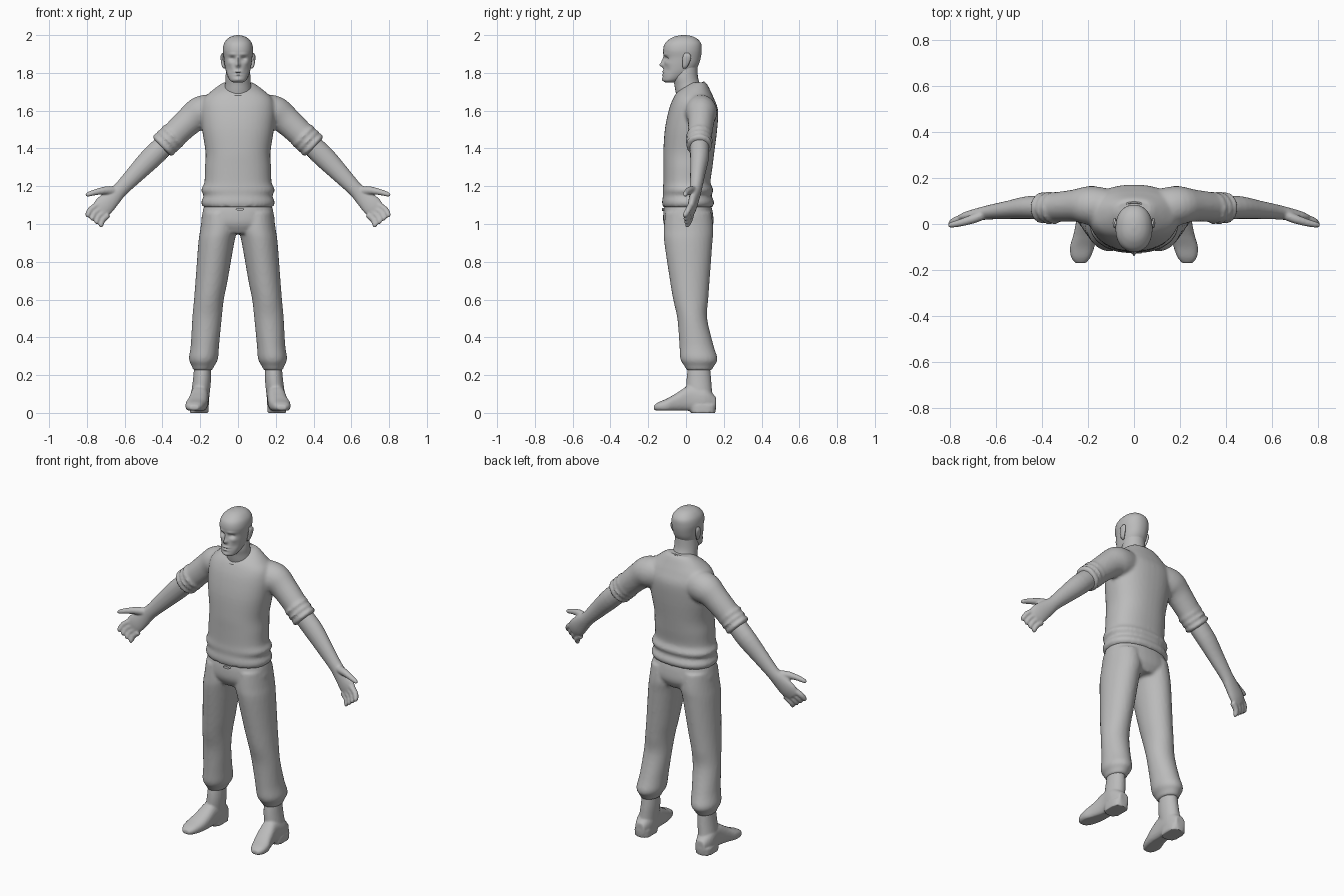
import bpy, bmesh, math
from mathutils import Vector

X, Y, Z = Vector((1, 0, 0)), Vector((0, 1, 0)), Vector((0, 0, 1))

cube = bpy.data.objects.get("Cube")
if cube:
    bpy.data.objects.remove(cube)

grey = bpy.data.materials.new("plain_grey")
grey.use_nodes = True
grey.diffuse_color = (0.5, 0.5, 0.5, 1)
grey.node_tree.nodes["Principled BSDF"].inputs["Base Color"].default_value = grey.diffuse_color


def blend(rows, steps):
    """Catmull-Rom interpolation of the section rows."""
    out = []
    for i in range(len(rows) - 1):
        quad = [rows[max(i - 1, 0)], rows[i], rows[i + 1], rows[min(i + 2, len(rows) - 1)]]
        for s in range(steps):
            t = s / steps
            out.append([b + t / 2 * (c - a + t * (2 * a - 5 * b + 4 * c - d + t * (3 * (b - c) + d - a)))
                        for a, b, c, d in zip(*quad)])
    return out + [list(rows[-1])]


def tube(bm, rows, side=1, axis=None, ref=Y, n=28, steps=4, power=2.0):
    """Closed loft through rows of (x, y, z, half width, half depth)."""
    rows = blend(rows, steps)
    points = [Vector((r[0] * side, r[1], r[2])) for r in rows]
    rings = []
    for i, (p, r) in enumerate(zip(points, rows)):
        t = axis or (points[min(i + 1, len(points) - 1)] - points[max(i - 1, 0)]).normalized()
        v = (ref - t * ref.dot(t)).normalized()
        u = v.cross(t)
        ring = []
        for k in range(n):
            c, s = math.cos(math.tau * k / n), math.sin(math.tau * k / n)
            c, s = (math.copysign(abs(w) ** (2 / power), w) for w in (c, s))
            ring.append(bm.verts.new(p + u * c * r[3] + v * s * r[4]))
        rings.append(ring)
    for a, b in zip(rings, rings[1:]):
        for k in range(n):
            bm.faces.new((a[k], a[k - 1], b[k - 1], b[k]))
    bm.faces.new(rings[0])
    bm.faces.new(rings[-1])


def spans(rows):
    """Turn (z, x min, x max, y min, y max) into section rows."""
    return [((a + b) / 2, (c + d) / 2, z, (b - a) / 2, (d - c) / 2) for z, a, b, c, d in rows]


def centred(rows):
    return spans([(z, -w, w, c, d) for z, w, c, d in rows])


def finish(bm, name, voxel=0, smooth=2):
    """Make the object; a voxel size fuses its pieces into one skin."""
    bmesh.ops.recalc_face_normals(bm, faces=bm.faces[:])
    mesh = bpy.data.meshes.new(name)
    bm.to_mesh(mesh)
    bm.free()
    obj = bpy.data.objects.new(name, mesh)
    bpy.context.collection.objects.link(obj)
    mesh.materials.append(grey)
    bpy.ops.object.select_all(action='DESELECT')
    obj.select_set(True)
    bpy.context.view_layer.objects.active = obj
    bpy.ops.object.shade_smooth_by_angle(angle=math.radians(50))
    if voxel:
        fuse = obj.modifiers.new("fuse", 'REMESH')
        fuse.mode, fuse.voxel_size, fuse.use_smooth_shade = 'VOXEL', voxel, True
        relax = obj.modifiers.new("relax", 'SMOOTH')
        relax.factor, relax.iterations = 0.5, smooth
    return obj


# Shirt: body, sleeves and rolled cuffs fused
bm = bmesh.new()
tube(bm, centred([
    (1.09, .185, -.122, .14), (1.115, .195, -.127, .15), (1.15, .182, -.122, .135),
    (1.18, .195, -.123, .145), (1.22, .178, -.12, .13), (1.3, .175, -.12, .14),
    (1.38, .172, -.12, .15), (1.5, .19, -.112, .165), (1.6, .198, -.092, .17),
    (1.66, .185, -.07, .15), (1.7, .145, -.045, .132), (1.735, .1, 0, .115),
    (1.75, .075, .03, .102)]), axis=Z, n=40, power=2.3)
for side in (1, -1):
    tube(bm, [(.1, .07, 1.6, .085, .08), (.19, .08, 1.59, .09, .085),
              (.257, .08, 1.547, .076, .07), (.375, .07, 1.435, .068, .062)], side)
    cuff = []
    for i in range(7):
        f = i / 6
        bulge = .064 + .014 * (i % 2)
        cuff.append((.335 + .07 * f, .07, 1.475 - .068 * f, bulge, bulge - .006))
    tube(bm, cuff, side, steps=3)
finish(bm, "shirt", .01)

# Ribbed collar, low at the front
bpy.ops.mesh.primitive_torus_add(major_segments=40, minor_segments=8, major_radius=.083,
                                 minor_radius=.007, location=(0, .02, 1.712), rotation=(.44, 0, 0))
collar = bpy.context.object
collar.name = "collar"
collar.data.materials.append(grey)
bpy.ops.object.shade_smooth_by_angle()

# Trousers: hips and both legs fused
bm = bmesh.new()
tube(bm, centred([(1.11, .175, -.11, .13), (1.06, .188, -.12, .142), (1, .19, -.118, .145),
                  (.95, .12, -.09, .12)]), axis=Z, n=40, power=2.3)
for side in (1, -1):
    tube(bm, spans([
        (1.06, .01, .188, -.11, .135), (.97, .005, .2, -.118, .145), (.9, .02, .21, -.115, .14),
        (.7, .055, .225, -.085, .125), (.6, .075, .233, -.068, .118), (.5, .086, .242, -.046, .112),
        (.36, .1, .25, -.035, .145), (.285, .106, .26, -.03, .167), (.25, .125, .245, -.01, .15),
        (.225, .137, .237, .005, .135)]), side, axis=Z)
finish(bm, "trousers", .01)

# Fly button under the hem
bm = bmesh.new()
tube(bm, [(.01, -.11, 1.078, .022, .008), (.01, -.128, 1.078, .022, .008)], axis=-Y, ref=Z, steps=1)
finish(bm, "fly_button")

# Boots: shaft, foot with flat sole, heel block
for side, label in ((1, "left"), (-1, "right")):
    bm = bmesh.new()
    tube(bm, spans([(.27, .145, .23, .015, .125), (.18, .143, .238, .003, .133),
                    (.1, .15, .248, .003, .14), (.03, .16, .252, .02, .155)]), side, axis=Z)
    tube(bm, [(.203, .158, .05, .03, .035), (.203, .1, .07, .05, .065),
              (.203, .02, .075, .048, .07), (.212, -.05, .055, .052, .05),
              (.225, -.1, .04, .053, .036), (.231, -.145, .033, .042, .024),
              (.232, -.17, .028, .022, .012)], side, axis=-Y, ref=Z, power=2.5)
    for v in bm.verts:
        v.co.z = max(v.co.z, .012)
    tube(bm, spans([(0, .155, .255, .025, .155), (.04, .155, .255, .02, .16)]), side,
         axis=Z, steps=1, power=3)
    finish(bm, label + "_boot", .007, 1)

# Bare arms with hands
for side, label in ((1, "left"), (-1, "right")):
    bm = bmesh.new()
    tube(bm, [(.35, .07, 1.455, .054, .05), (.45, .072, 1.36, .058, .05),
              (.54, .062, 1.268, .049, .04), (.62, .052, 1.185, .04, .032),
              (.66, .045, 1.145, .046, .028), (.71, .033, 1.095, .054, .024),
              (.74, .024, 1.062, .045, .016)], side)
    # Thumb
    tube(bm, [(.645, .045, 1.175, .025, .022), (.7, .022, 1.178, .021, .02),
              (.755, .005, 1.168, .016, .016), (.795, -.004, 1.156, .012, .012),
              (.806, -.006, 1.15, .005, .006)], side, n=14)
    # Four fingers, fanned from index to little
    for i in range(4):
        base = Vector((.742 - .018 * i, .027, 1.103 - .018 * i))
        tip = Vector((.803 - .024 * i, -.008 + .004 * i, 1.04 - .018 * i))
        joint = base.lerp(tip, .55) + Vector((.006, .004, .006))
        rows = [(*p, r, r) for p, r in ((base, .017), (joint, .016), (base.lerp(tip, .9), .013),
                                        (tip, .006))]
        tube(bm, rows, side, n=14)
    finish(bm, label + "_arm", .006)

# Neck
bm = bmesh.new()
tube(bm, centred([(1.64, .08, -.04, .1), (1.7, .074, -.055, .095), (1.74, .068, -.062, .075),
                  (1.78, .066, -.07, .063), (1.84, .06, -.06, .06)]), axis=Z)
finish(bm, "neck")

# Head, with facial relief pushed in or out of the front
bm = bmesh.new()
tube(bm, centred([
    (1.75, .025, -.11, -.06), (1.762, .044, -.121, -.03), (1.8, .061, -.121, .035),
    (1.84, .07, -.117, .065), (1.88, .075, -.116, .078), (1.92, .08, -.121, .083),
    (1.955, .074, -.112, .08), (1.98, .056, -.085, .06), (1.994, .033, -.055, .033),
    (2, .008, -.02, .0)]), axis=Z, n=72, steps=8, power=2.2)
# Each bump: x, z, width, height, push toward the front
bumps = [(.03, 1.876, .015, .011, -.014), (.03, 1.898, .022, .008, .005),
         (0, 1.842, .011, .012, .022), (0, 1.865, .008, .018, .012),
         (.045, 1.852, .014, .012, .004), (.045, 1.815, .015, .018, -.005),
         (0, 1.806, .02, .005, .007), (0, 1.798, .022, .003, -.004),
         (0, 1.79, .018, .005, .006), (0, 1.765, .02, .01, .006)]
for v in bm.verts:
    if v.co.y < -.03:
        x, z = abs(v.co.x), v.co.z
        for bx, bz, w, h, push in bumps:
            v.co.y -= push * math.exp(-((x - bx) / w) ** 2 - ((z - bz) / h) ** 2)
finish(bm, "head")

# Ears
for side, label in ((1, "left"), (-1, "right")):
    bm = bmesh.new()
    tube(bm, [(.07, -.008, 1.822, .004, .006), (.077, -.005, 1.835, .008, .014),
              (.082, .002, 1.865, .009, .021), (.084, .005, 1.89, .008, .021),
              (.08, .004, 1.905, .004, .01)], side, axis=Z, n=16)
    finish(bm, label + "_ear")
